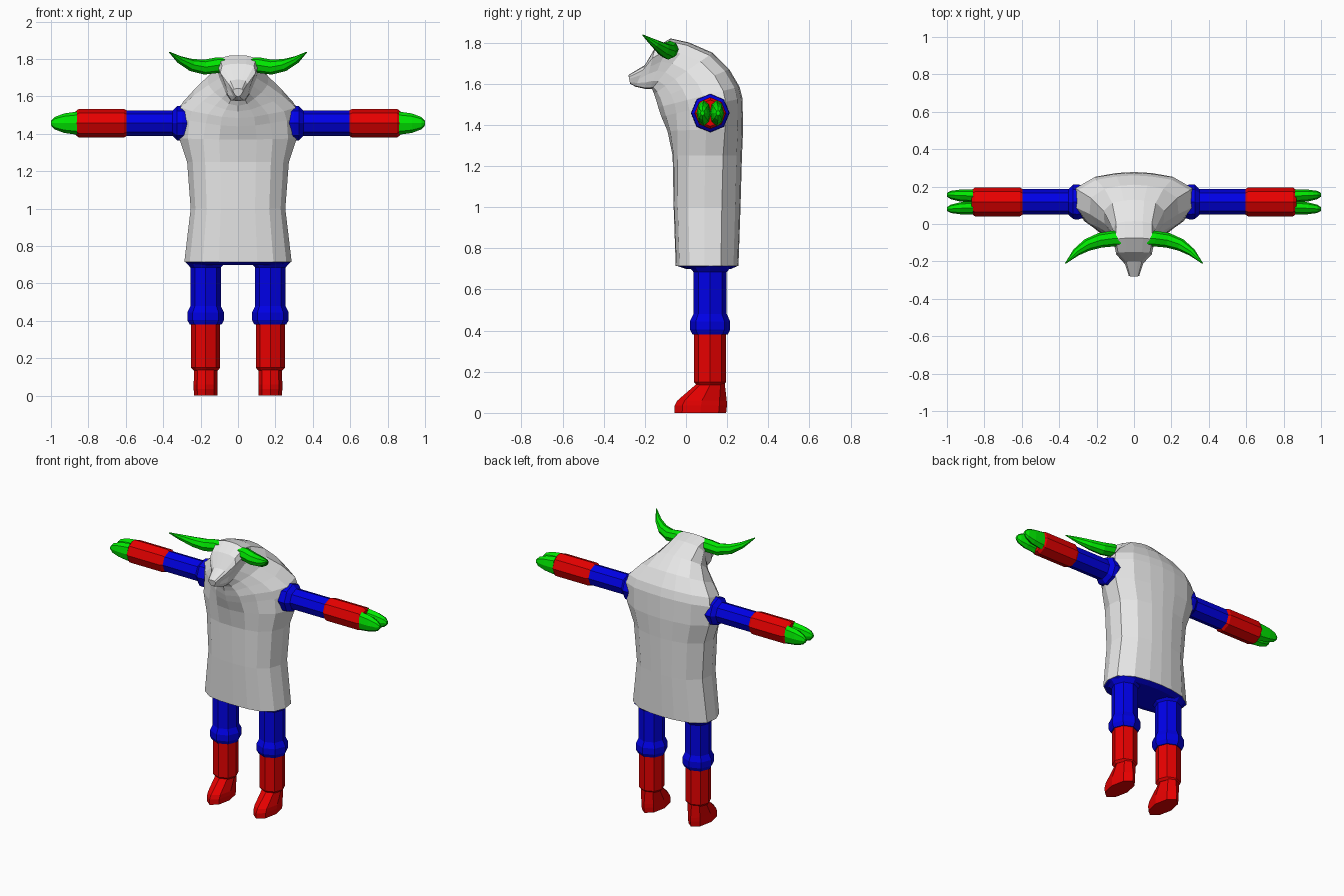
import bpy, bmesh, math
from mathutils import Vector

if "Cube" in bpy.data.objects:
    bpy.data.objects.remove(bpy.data.objects["Cube"])


def material(name, rgb):
    m = bpy.data.materials.new(name)
    m.diffuse_color = (*rgb, 1)
    m.use_nodes = True
    m.node_tree.nodes["Principled BSDF"].inputs["Base Color"].default_value = m.diffuse_color
    return m


GREY = material("hide grey", (0.8, 0.8, 0.8))
BLUE = material("upper limb blue", (0, 0, 0.8))
RED = material("lower limb red", (0.8, 0, 0))
GREEN = material("horn green", (0, 0.8, 0))


def loft(name, rings, mat, mirror=False):
    """Skin a list of equal-length point rings and cap both ends."""
    bm = bmesh.new()
    loops = [[bm.verts.new(p) for p in ring] for ring in rings]
    n = len(loops[0])
    for a, b in zip(loops, loops[1:]):
        for i in range(n):
            j = (i + 1) % n
            bm.faces.new((a[i], a[j], b[j], b[i]))
    bm.faces.new(loops[0][::-1])
    bm.faces.new(loops[-1])
    bmesh.ops.recalc_face_normals(bm, faces=bm.faces)
    me = bpy.data.meshes.new(name)
    bm.to_mesh(me)
    bm.free()
    me.materials.append(mat)
    ob = bpy.data.objects.new(name, me)
    bpy.context.collection.objects.link(ob)
    if mirror:
        ob.modifiers.new("Mirror", 'MIRROR').use_mirror_merge = False
    return ob


def tube(name, stations, mat, axis=None, sides=8):
    """Mirrored tube; stations are (x, y, z, radius_u, radius_v)."""
    pts = [Vector(s[:3]) for s in stations]
    rings = []
    for k, s in enumerate(stations):
        t = Vector(axis) if axis else (pts[min(k + 1, len(pts) - 1)] - pts[max(k - 1, 0)]).normalized()
        if abs(t.z) > 0.99:
            u, v = Vector((1, 0, 0)), Vector((0, 1, 0))
        else:
            u = t.cross(Vector((0, 0, 1))).normalized()
            v = u.cross(t)
        rings.append([pts[k] + u * s[3] * math.cos(a) + v * s[4] * math.sin(a)
                      for a in (math.tau * i / sides for i in range(sides))])
    return loft(name, rings, mat, mirror=True)


# Half cross-sections: (share of half width, position from front 0 to back 1)
TORSO = [(0, 0), (0.36, 0.01), (0.66, 0.06), (0.9, 0.22), (1, 0.46), (0.96, 0.72), (0.66, 0.92), (0.3, 0.985), (0, 1)]
YOKE = [(0, 0), (0.28, 0.06), (0.52, 0.2), (0.8, 0.36), (1, 0.56), (0.97, 0.8), (0.66, 0.94), (0.3, 0.985), (0, 1)]
HEAD = [(0, 0), (0.36, 0.02), (0.56, 0.16), (0.66, 0.36), (0.8, 0.54), (1, 0.75), (0.9, 0.94), (0.45, 0.99), (0, 1)]


def body_ring(fy, fz, by, bz, w, kind):
    """kind runs from 0 torso through 1 yoke to 2 head."""
    pair, k = ((TORSO, YOKE), kind) if kind <= 1 else ((YOKE, HEAD), kind - 1)
    half = []
    for (xa, ta), (xb, tb) in zip(*pair):
        x, t = xa + (xb - xa) * k, ta + (tb - ta) * k
        half.append(Vector((x * w, fy + (by - fy) * t, fz + (bz - fz) * t)))
    return half + [Vector((-p.x, p.y, p.z)) for p in half[-2:0:-1]]


# Body and head: front y, z, back y, z, half width, section kind
body = [
    (-0.05, 0.715, 0.255, 0.715, 0.287, 0),
    (-0.06, 1.00, 0.265, 1.00, 0.253, 0),
    (-0.065, 1.25, 0.272, 1.25, 0.272, 0.1),
    (-0.09, 1.37, 0.278, 1.385, 0.315, 0.5),
    (-0.12, 1.44, 0.274, 1.53, 0.322, 0.9),
    (-0.135, 1.485, 0.26, 1.585, 0.308, 1),
    (-0.145, 1.52, 0.21, 1.67, 0.238, 1),
    (-0.155, 1.55, 0.13, 1.75, 0.165, 1.2),
    (-0.165, 1.575, 0.015, 1.80, 0.115, 1.7),
    (-0.175, 1.575, -0.075, 1.82, 0.108, 2),
    (-0.20, 1.575, -0.15, 1.775, 0.095, 2),
    (-0.245, 1.585, -0.20, 1.69, 0.05, 1.7),
    (-0.272, 1.60, -0.28, 1.642, 0.028, 1.5),
]
loft("body_and_head", [body_ring(*r) for r in body], GREY)

# Pelvis closing the underside of the body
loft("pelvis", [body_ring(-0.05, 0.716, 0.255, 0.716, 0.285, 0),
                body_ring(0.0, 0.70, 0.22, 0.70, 0.25, 0)], BLUE)

# Legs
lx, ly = 0.173, 0.117
UP = (0, 0, 1)
tube("thigh", [(lx, ly, z, r, r) for z, r in
               ((0.715, 0.108), (0.685, 0.081), (0.48, 0.081), (0.445, 0.098), (0.405, 0.098), (0.38, 0.085))],
     BLUE, UP)
tube("shin", [(lx, ly, z, r, r) for z, r in ((0.39, 0.078), (0.15, 0.078), (0.135, 0.065))], RED, UP)
tube("foot", [(lx, 0.122, 0.145, 0.062, 0.066), (lx, 0.078, 0.06, 0.064, 0.12),
              (lx, 0.072, 0.035, 0.064, 0.127), (lx, 0.07, 0.0, 0.062, 0.125)], RED, UP)

# Arms
ay, az = 0.118, 1.457
SIDE = (1, 0, 0)
tube("upper_arm", [(x, ay, az, r, r) for x, r in
                   ((0.25, 0.08), (0.30, 0.094), (0.325, 0.092), (0.35, 0.068), (0.61, 0.068))], BLUE, SIDE)
tube("forearm", [(x, ay, az, r, r) for x, r in
                 ((0.592, 0.066), (0.61, 0.077), (0.85, 0.077), (0.868, 0.064))], RED, SIDE)

# Cloven hands: two prongs per arm
for label, s in (("front", -1), ("back", 1)):
    tube(label + "_claw", [(x, ay + s * off, az, ru, rv) for x, off, ru, rv in
                           ((0.86, 0.032, 0.035, 0.062), (0.93, 0.034, 0.032, 0.052),
                            (0.98, 0.037, 0.022, 0.033), (1.0, 0.038, 0.010, 0.012))], GREEN, SIDE)

# Horns
tube("horn", [(x, y, z, r, r) for x, y, z, r in
              ((0.07, -0.078, 1.768, 0.040), (0.11, -0.078, 1.767, 0.042), (0.18, -0.087, 1.757, 0.040),
               (0.25, -0.112, 1.768, 0.033), (0.31, -0.152, 1.795, 0.021), (0.366, -0.21, 1.836, 0.003))], GREEN)
